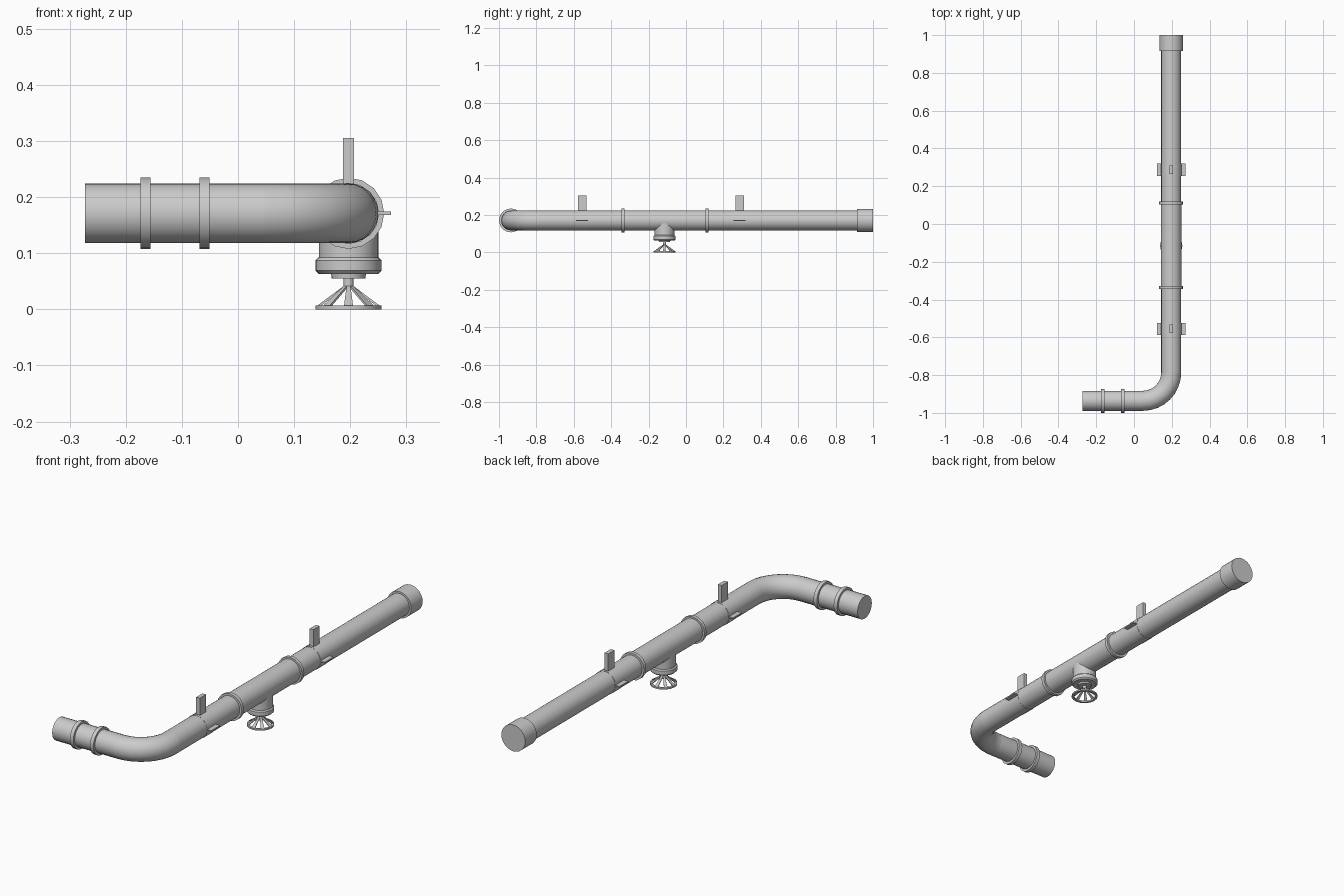
import bpy, bmesh, math
from mathutils import Vector, Matrix

if "Cube" in bpy.data.objects:
    bpy.data.objects.remove(bpy.data.objects["Cube"])

CX, CZ, R = 0.197, 0.171, 0.053      # main pipe axis and radius
FY, BR = -0.936, 0.15                # short leg axis, bend radius
TY = -0.115                          # valve position


def finish(name, bm, smooth=True):
    bmesh.ops.recalc_face_normals(bm, faces=bm.faces)
    me = bpy.data.meshes.new(name)
    bm.to_mesh(me)
    bm.free()
    ob = bpy.data.objects.new(name, me)
    bpy.context.collection.objects.link(ob)
    if smooth:
        bpy.context.view_layer.objects.active = ob
        ob.select_set(True)
        bpy.ops.object.shade_smooth_by_angle(angle=math.radians(35))
        ob.select_set(False)
    return ob


def loft(name, stations, sides=24, closed=False):
    """Stations are (centre, direction, radius) circles joined into a tube."""
    bm = bmesh.new()
    rings = []
    for c, d, r in stations:
        rot = Vector(d).to_track_quat('Z', 'Y' if abs(d[2]) > 0.9 else 'X')
        # build a stable frame so neighbouring rings never twist
        up = Vector((0, 0, 1)) if abs(d[2]) < 0.9 else Vector((0, 1, 0))
        side = Vector(d).cross(up).normalized()
        rings.append([bm.verts.new(Vector(c) + r * (
            side * math.cos(math.tau * i / sides) + up * math.sin(math.tau * i / sides)))
            for i in range(sides)])
    pairs = list(zip(rings, rings[1:]))
    if closed:
        pairs.append((rings[-1], rings[0]))
    else:
        bm.faces.new(rings[0])
        bm.faces.new(rings[-1])
    for a, b in pairs:
        for i in range(sides):
            j = (i + 1) % sides
            bm.faces.new((a[i], a[j], b[j], b[i]))
    return finish(name, bm)


def along_y(name, profile, sides=24, **kw):
    return loft(name, [((CX, y, CZ), (0, 1, 0), r) for y, r in profile], sides, **kw)


def along_x(name, profile, sides=24):
    return loft(name, [((x, FY, CZ), (1, 0, 0), r) for x, r in profile], sides)


def along_z(name, profile, sides=24, **kw):
    return loft(name, [((CX, TY, z), (0, 0, 1), r) for z, r in profile], sides, **kw)


def box(name, center, size):
    bm = bmesh.new()
    bmesh.ops.create_cube(bm, size=1, matrix=Matrix.Translation(center) @ Matrix.Diagonal((*size, 1)))
    return finish(name, bm, False)


# straight pipes and end cap
along_y("main_pipe", [(FY + BR, R), (0.93, R)])
along_x("short_pipe", [(-0.273, R), (CX - BR, R)])
along_y("end_cap", [(0.915, 0.062), (1.0, 0.062)])

# elbow
bend = []
for i in range(9):
    a = math.pi / 2 * i / 8
    bend.append(((CX - BR + BR * math.sin(a), FY + BR - BR * math.cos(a), CZ),
                 (math.cos(a), math.sin(a), 0), R))
loft("elbow", bend)

# coupling rings
for i, x in enumerate((-0.165, -0.06)):
    along_x(f"short_pipe_ring_{i + 1}", [(x - 0.009, 0.0635), (x + 0.009, 0.0635)])
for i, y in enumerate((-0.336, 0.112)):
    along_y(f"main_pipe_ring_{i + 1}", [(y - 0.008, 0.0635), (y + 0.008, 0.0635)], 16)

# tee sleeve and branch with stepped collar and stem
along_y("tee_sleeve", [(-0.336, 0.0545), (0.112, 0.0545)])
along_z("tee_branch", [(0.17, R), (0.088, R)])
along_z("branch_collar", [(0.092, 0.054), (0.087, 0.059), (0.069, 0.059), (0.063, 0.053),
                          (0.063, 0.031), (0.055, 0.030)])
along_z("valve_stem", [(0.058, 0.009), (0.038, 0.009)], 12)

# valve handwheel
along_z("wheel_rim", [(0, 0.059), (0.007, 0.059), (0.007, 0.048), (0, 0.048)], 16, closed=True)
bm = bmesh.new()
for k in range(8):
    rot = Matrix.Translation((CX, TY, 0)) @ Matrix.Rotation(math.tau * k / 8, 4, 'Z')
    v = [bm.verts.new(rot @ Vector((r, s * w, z + t)))
         for t in (0, 0.005) for r, w, z in ((0.004, 0.003, 0.040), (0.055, 0.008, 0.002))
         for s in (-1, 1)]
    for f in ((0, 1, 3, 2), (4, 6, 7, 5), (0, 4, 5, 1), (2, 3, 7, 6), (0, 2, 6, 4), (1, 5, 7, 3)):
        bm.faces.new([v[n] for n in f])
finish("wheel_spokes", bm, False)

# pipe hangers: band, side flanges and upright post
for i, y in enumerate((-0.555, 0.287)):
    n = i + 1
    along_y(f"hanger_band_{n}", [(y - 0.032, 0.0545), (y + 0.032, 0.0545)], 16)
    for label, s in (("left", -1), ("right", 1)):
        box(f"hanger_flange_{label}_{n}", (CX + s * 0.063, y, CZ), (0.026, 0.064, 0.006))
    box(f"hanger_post_{n}", (CX, y, 0.262), (0.019, 0.046, 0.086))
